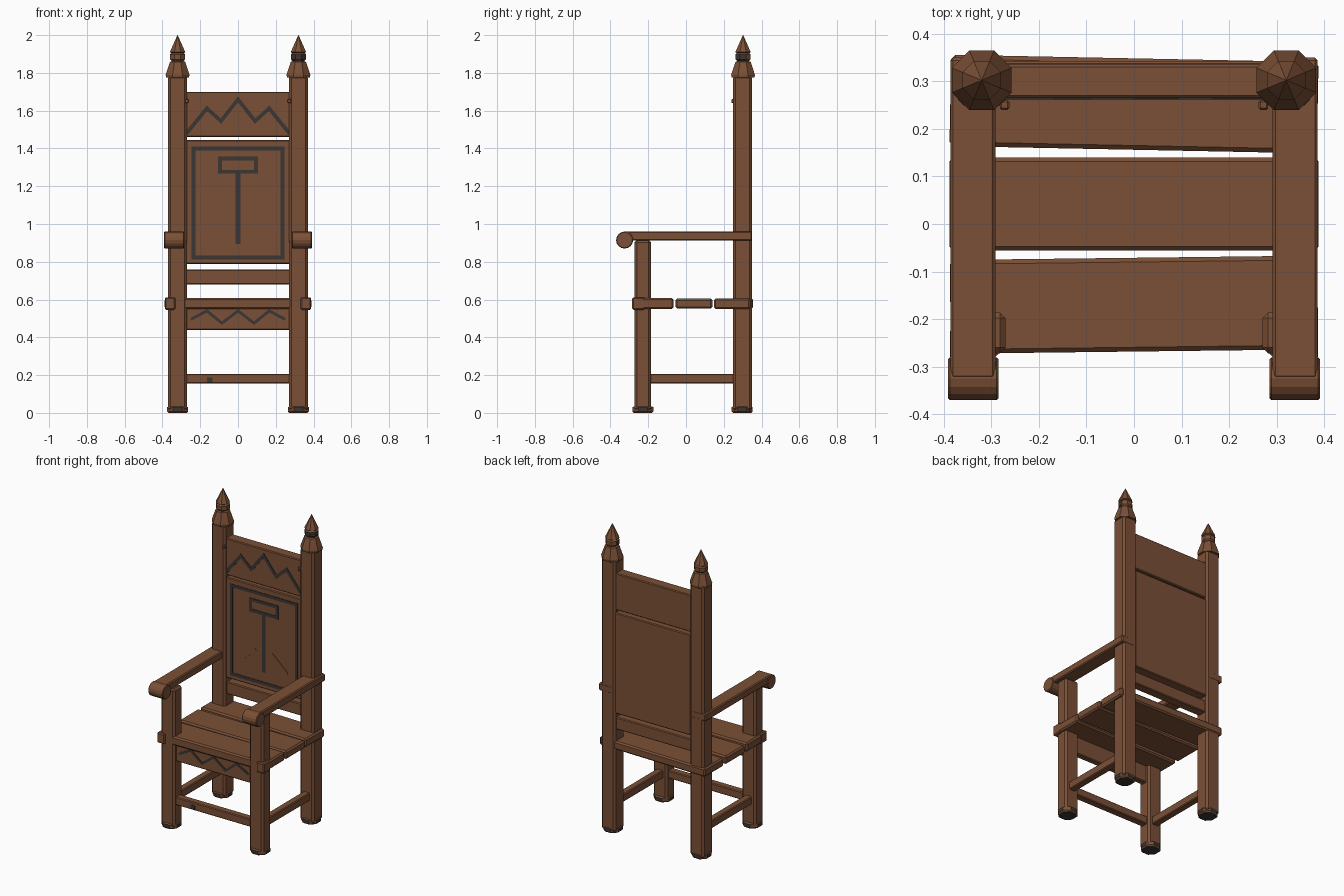
import bpy, bmesh, math
from mathutils import Vector

cube = bpy.data.objects.get("Cube")
if cube:
    bpy.data.objects.remove(cube, do_unlink=True)


def material(name, rgb):
    m = bpy.data.materials.new(name)
    m.use_nodes = True
    m.diffuse_color = (*rgb, 1)
    m.node_tree.nodes["Principled BSDF"].inputs["Base Color"].default_value = (*rgb, 1)
    return m


WOOD = material("brown wood", (0.195, 0.079, 0.037))
DARK = material("dark iron", (0.042, 0.037, 0.034))


def finish(name, bm, mats=(WOOD,)):
    bmesh.ops.recalc_face_normals(bm, faces=bm.faces)
    mesh = bpy.data.meshes.new(name)
    bm.to_mesh(mesh)
    bm.free()
    for m in mats:
        mesh.materials.append(m)
    ob = bpy.data.objects.new(name, mesh)
    bpy.context.collection.objects.link(ob)
    return ob


def box(name, x, y, z, bevel=0.006, turn=0.0):
    """Bevelled block given by its (low, high) range on each axis."""
    bm = bmesh.new()
    bmesh.ops.create_cube(bm, size=1)
    for v in bm.verts:
        v.co = Vector([(b - a) * c for (a, b), c in zip((x, y, z), v.co)])
    bmesh.ops.bevel(bm, geom=bm.edges[:], offset=bevel, segments=1, affect='EDGES')
    ob = finish(name, bm)
    ob.location = [(a + b) / 2 for a, b in (x, y, z)]
    ob.rotation_euler.z = turn
    return ob


def lathe(name, profile, x, y, sides=8, mats=(WOOD,), dark_rule=None):
    """Low-poly turned part around a vertical axis."""
    bm = bmesh.new()
    rings = []
    for r, z in profile:
        ring = []
        for i in range(sides):
            a = math.tau * (i + 0.5) / sides
            ring.append(bm.verts.new((r * math.cos(a), r * math.sin(a), z)))
        rings.append(ring)
    for lo, hi in zip(rings, rings[1:]):
        for i in range(sides):
            j = (i + 1) % sides
            bm.faces.new((lo[i], lo[j], hi[j], hi[i]))
    bm.faces.new(rings[0][::-1])
    bm.faces.new(rings[-1])
    bm.normal_update()
    if dark_rule:
        for f in bm.faces:
            f.material_index = int(dark_rule(f))
    ob = finish(name, bm, mats)
    ob.location = (x, y, 0)
    return ob


def ribbon(name, pts, y, width=0.02, closed=False, mat=DARK, depth=0.006):
    """Thin mitred strip on a front-facing surface; pts are (x, z)."""
    bm = bmesh.new()
    pts = [Vector(p) for p in pts]
    n = len(pts)
    rows = []
    for i, p in enumerate(pts):
        before = pts[i - 1] if i or closed else None
        after = pts[(i + 1) % n] if i < n - 1 or closed else None
        d1 = (p - before).normalized() if before else (after - p).normalized()
        d2 = (after - p).normalized() if after else d1
        side = Vector((-d1.y - d2.y, d1.x + d2.x)).normalized()
        side *= width / 2 / max(0.4, side.dot(Vector((-d1.y, d1.x))))
        a, b = p + side, p - side
        rows.append([bm.verts.new((q.x, yy, q.y)) for q, yy in
                     ((a, y - depth / 2), (b, y - depth / 2), (b, y + depth / 2), (a, y + depth / 2))])
    for i in range(n if closed else n - 1):
        r, s = rows[i], rows[(i + 1) % n]
        for k in range(4):
            m = (k + 1) % 4
            bm.faces.new((r[k], r[m], s[m], s[k]))
    if not closed:
        bm.faces.new(rows[0])
        bm.faces.new(rows[-1])
    return finish(name, bm, (mat,))


def frame(name, x, z, y):
    ribbon(name, [(x[0], z[0]), (x[1], z[0]), (x[1], z[1]), (x[0], z[1])], y, closed=True)


def span(sign, lo, hi):
    return tuple(sorted((sign * lo, sign * hi)))


# Worn iron patches on the feet and one finial
def foot_rule(f):
    n = f.normal
    return n.z < -0.9 or (abs(n.z) < 0.5 and max(abs(n.x), abs(n.y)) > 0.9)


def finial_rule(f):
    z = f.calc_center_median().z
    return 1.865 < z < 1.9 and abs(f.normal.x) > 0.5 and f.normal.y < 0.2 or \
        (1.865 < z < 1.9 and f.normal.y < -0.8)


FINIAL = [(0.066, 1.775), (0.068, 1.79), (0.044, 1.858), (0.034, 1.862), (0.043, 1.872),
          (0.043, 1.898), (0.036, 1.905), (0.044, 1.91), (0.001, 2.0)]

# Parts on both sides
for s, side in ((1, "left"), (-1, "right")):
    post_x = span(s, 0.27, 0.37)
    box(side + "_back_post", post_x, (0.249, 0.349), (0.01, 1.785), 0.012)
    box(side + "_front_leg", post_x, (-0.272, -0.186), (0.01, 0.915), 0.012)
    for label, y in (("back", 0.297), ("front", -0.228)):
        lathe(f"{side}_{label}_foot", [(0.052, 0), (0.061, 0.008), (0.061, 0.03), (0.052, 0.034)],
              s * 0.32, y, mats=(WOOD, DARK), dark_rule=foot_rule)
    lathe(side + "_finial", FINIAL, s * 0.32, 0.302, mats=(WOOD, DARK),
          dark_rule=finial_rule if s > 0 else None)

    # Arm with rolled end
    box(side + "_armrest", span(s, 0.291, 0.386), (-0.325, 0.35), (0.912, 0.96), 0.006)
    bm = bmesh.new()
    bmesh.ops.create_cone(bm, cap_ends=True, segments=16, radius1=0.045, radius2=0.045, depth=0.106)
    rims = [e for e in bm.edges if abs(e.verts[0].co.z - e.verts[1].co.z) < 0.01]
    bmesh.ops.bevel(bm, geom=rims, offset=0.004, segments=1, affect='EDGES')
    roll = finish(side + "_arm_roll", bm)
    roll.rotation_euler.y = math.pi / 2
    roll.location = (s * 0.338, -0.325, 0.915)

    box(side + "_side_stretcher", span(s, 0.297, 0.343), (-0.2, 0.27), (0.155, 0.207), 0.005)
    box(side + "_seat_corner", span(s, 0.332, 0.387), (-0.285, -0.22), (0.546, 0.612), 0.006)
    box(side + "_peg", span(s, 0.262, 0.282), (0.24, 0.26), (1.64, 1.662), 0.004)
    # Carved scratch on the back panel
    ribbon(side + "_scratch", [(s * 0.06, 1.03), (s * 0.17, 0.93)], 0.268, 0.014, mat=WOOD)

# Seat planks
box("front_plank", (-0.386, 0.386), (-0.268, -0.071), (0.55, 0.608), 0.009, 0.012)
box("middle_plank", (-0.388, 0.388), (-0.056, 0.14), (0.552, 0.605), 0.009)
box("rear_plank", (-0.386, 0.386), (0.156, 0.348), (0.55, 0.606), 0.009, -0.02)

# Backrest
box("top_rail", (-0.285, 0.285), (0.265, 0.335), (1.46, 1.70), 0.005)
box("back_panel", (-0.275, 0.275), (0.268, 0.342), (0.788, 1.445), 0.005)
box("lower_rail", (-0.285, 0.285), (0.272, 0.332), (0.68, 0.76), 0.005)

# Apron and front stretcher
box("apron", (-0.285, 0.285), (-0.25, -0.21), (0.44, 0.56), 0.005)
box("front_stretcher", (-0.285, 0.285), (-0.252, -0.205), (0.155, 0.207), 0.005)
ribbon("stretcher_knot", [(-0.165, 0.174), (-0.135, 0.174)], -0.252, 0.026)

# Inlaid decoration
half = [(0.0, 1.66), (0.09, 1.545), (0.165, 1.612), (0.272, 1.48)]
ribbon("top_zigzag", [(-x, z) for x, z in half[:0:-1]] + half, 0.265)
half = [(0.0, 0.54), (0.085, 0.475), (0.165, 0.54), (0.25, 0.495)]
ribbon("apron_zigzag", [(-x, z) for x, z in half[:0:-1]] + half, -0.25, 0.015)
frame("panel_border", (-0.235, 0.235), (0.823, 1.4), 0.268)
frame("hammer_head", (-0.095, 0.095), (1.277, 1.347), 0.268)
ribbon("hammer_handle", [(0, 1.27), (0, 0.895)], 0.268, 0.025)
